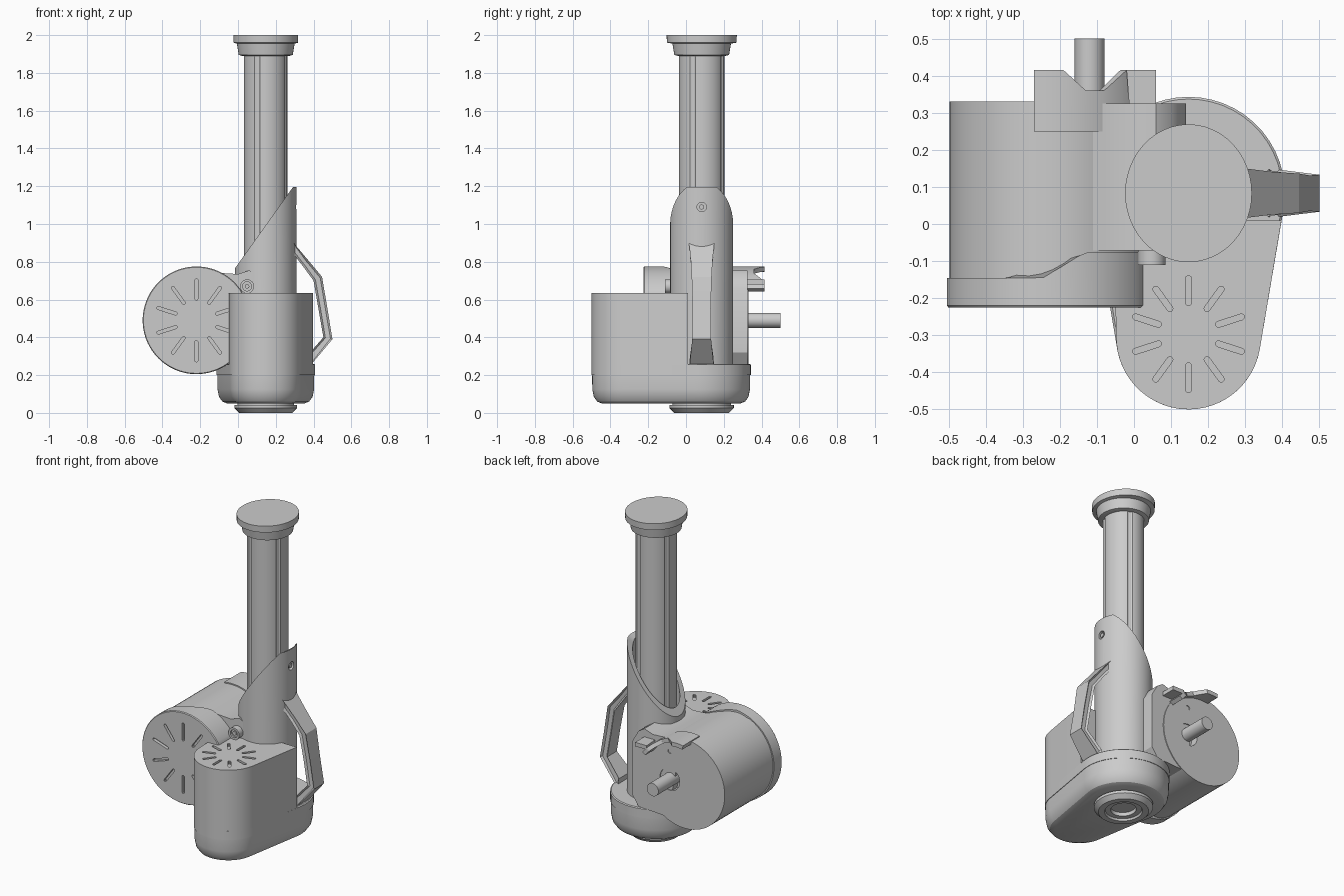
import bpy, bmesh
from math import sin, cos, pi, radians, asin

if "Cube" in bpy.data.objects:
    bpy.data.objects.remove(bpy.data.objects["Cube"])

CX, CY = 0.147, 0.083          # column axis
MX, MZ, MR = -0.22, 0.49, 0.285  # large motor axis and radius


def loft(name, rings, closed=False):
    """Skin a list of equal rings; cap the ends, or join last to first."""
    bm = bmesh.new()
    vs = [[bm.verts.new(p) for p in r] for r in rings]
    n = len(vs[0])
    pairs = list(zip(vs, vs[1:])) + ([(vs[-1], vs[0])] if closed else [])
    for a, b in pairs:
        for i in range(n):
            j = (i + 1) % n
            bm.faces.new((a[i], a[j], b[j], b[i]))
    if not closed:
        bm.faces.new(vs[0])
        bm.faces.new(vs[-1])
    bmesh.ops.recalc_face_normals(bm, faces=bm.faces)
    me = bpy.data.meshes.new(name)
    bm.to_mesh(me)
    bm.free()
    ob = bpy.data.objects.new(name, me)
    bpy.context.collection.objects.link(ob)
    return ob


def arc(cx, cy, rx, ry, a0, a1, n):
    return [(cx + rx * cos(a0 + (a1 - a0) * i / n), cy + ry * sin(a0 + (a1 - a0) * i / n))
            for i in range(n + 1)]


def circle(cx, cy, rx, ry=None, n=48):
    return arc(cx, cy, rx, ry or rx, 0, 2 * pi, n)[:-1]


def lathe_z(name, prof, n=48):
    return loft(name, [[(x, y, z) for x, y in circle(CX, CY, rx, ry, n)] for rx, ry, z in prof])


def prism_z(name, pts, z0, z1):
    return loft(name, [[(x, y, z) for x, y in pts] for z in (z0, z1)])


def prism_y(name, pts, y0, y1):
    return loft(name, [[(x, y, z) for x, z in pts] for y in (y0, y1)])


def prism_x(name, pts, x0, x1):
    return loft(name, [[(x, y, z) for y, z in pts] for x in (x0, x1)])


def cut(ob, cutter):
    m = ob.modifiers.new("cut", 'BOOLEAN')
    m.operation, m.solver, m.object = 'DIFFERENCE', 'EXACT', cutter
    bpy.context.view_layer.objects.active = ob
    bpy.ops.object.modifier_apply(modifier=m.name)
    bpy.data.objects.remove(cutter)


def slots(ob, cx, cy, r0, r1, w, prism, d0, d1):
    """Ten radial round-ended vent slots."""
    for k in range(10):
        a = pi / 2 + k * pi / 5
        pts = arc(r1, 0, w, w, -pi / 2, pi / 2, 5) + arc(r0, 0, w, w, pi / 2, 3 * pi / 2, 5)
        pts = [(cx + x * cos(a) - y * sin(a), cy + x * sin(a) + y * cos(a)) for x, y in pts]
        cut(ob, prism("slot_cutter", pts, d0, d1))


# Tapered base tub
def base_outline(off):
    R, r, cy2 = 0.26 + off, 0.195 + off, -0.305
    a = asin((R - r) / (CY - cy2))
    return arc(CX, CY, R, R, -a, pi + a, 28) + arc(CX, cy2, r, r, pi + a, 2 * pi - a, 24)


base = loft("base_tub", [[(x, y, z) for x, y in base_outline(o)] for o, z in
                         ((-0.055, 0.05), (-0.03, 0.06), (-0.012, 0.085), (-0.004, 0.125),
                          (-0.003, 0.2), (0, 0.2), (0, 0.255), (-0.006, 0.26))])

# Nozzle ring under the base
lathe_z("bottom_ring", [(0.07, 0.075, 0.035), (0.07, 0.075, 0.012), (0.10, 0.105, 0.012),
                        (0.105, 0.11, 0.0), (0.14, 0.145, 0.0), (0.165, 0.17, 0.025),
                        (0.165, 0.17, 0.042), (0.15, 0.155, 0.042), (0.15, 0.155, 0.07)])

# Small motor housing with vents
house = arc(CX, -0.305, 0.195, 0.195, pi, 2 * pi - 0.17, 28) + [(0.398, 0.01), (-0.055, 0.01)]
housing = prism_z("small_motor_housing", house, 0.25, 0.635)
slots(housing, CX, -0.297, 0.085, 0.15, 0.008, prism_z, 0.615, 0.66)

# Column with shallow vertical grooves, and its top cap
col = []
for i in range(96):
    a = 2 * pi * i / 96
    k = 0.955 if i % 24 in (11, 12, 13) else 1.0
    a += radians(22)
    col.append((CX + 0.115 * k * cos(a), CY + 0.12 * k * sin(a)))
prism_z("column", col, 0.25, 1.92)
lathe_z("column_cap", [(0.125, 0.125, 1.89), (0.143, 0.145, 1.895), (0.153, 0.155, 1.955),
                       (0.171, 0.184, 1.96), (0.171, 0.186, 2.0)])


# Sleeve with slanted open top
def sleeve_top(x):
    return min(1.195, 0.83 + 1.4 * (x - 0.03))


outer = circle(CX, CY, 0.163, 0.167, 64)
inner = circle(CX, CY, 0.132, 0.136, 64)
sleeve = loft("sleeve", [[(x, y, 0.24) for x, y in outer],
                         [(x, y, sleeve_top(x)) for x, y in outer],
                         [(x, y, sleeve_top(x)) for x, y in inner],
                         [(x, y, 0.24) for x, y in inner]], closed=True)
cut(sleeve, prism_x("hole_cutter", circle(CY, 1.09, 0.025, n=24), 0.29, 0.34))
prism_x("sleeve_screw", circle(CY, 1.09, 0.013, n=16), 0.28, 0.306)

# Handle with sunken sides
path = [((0.29, 0.905), (0.29, 0.845), 0.068), ((0.37, 0.81), (0.345, 0.775), 0.058),
        ((0.445, 0.72), (0.40, 0.70), 0.053), ((0.473, 0.555), (0.426, 0.55), 0.048),
        ((0.50, 0.39), (0.452, 0.40), 0.05), ((0.37, 0.235), (0.36, 0.295), 0.066)]
handle = loft("handle", [[(o[0], CY - w, o[1]), (o[0], CY + w, o[1]),
                          (i[0], CY + w * 0.95, i[1]), (i[0], CY - w * 0.95, i[1])]
                         for o, i, w in path])
bm = bmesh.new()
bm.from_mesh(handle.data)
bm.normal_update()
for s in (-1, 1):
    side = [f for f in bm.faces if f.normal.y * s > 0.7]
    bmesh.ops.inset_region(bm, faces=side, thickness=0.011, depth=0)
    bmesh.ops.translate(bm, verts=list({v for f in side for v in f.verts}), vec=(0, -s * 0.012, 0))
bm.to_mesh(handle.data)
bm.free()

# Large motor body with recessed shaft opening and a small screw hole
body = prism_y("large_motor_body", circle(MX, MZ, MR - 0.007, n=56), -0.2, 0.33)
cut(body, prism_y("bore_cutter", circle(-0.12, MZ, 0.068, n=32), 0.28, 0.4))
cut(body, prism_y("screw_cutter", circle(-0.12, 0.665, 0.014, n=16), 0.30, 0.4))
prism_y("drive_shaft", circle(-0.12, MZ, 0.04, n=32), 0.25, 0.5)


# Front cover with stepped rear edge and vents
def cover_rear(x):
    t = max(0, min(1, (x + 0.245) / 0.115))
    return -0.145 + 0.07 * t


face = [(min(x, 0.025), z) for x, z in circle(MX, MZ, MR, n=72)]
small = [(MX + (x - MX) * 0.985, MZ + (z - MZ) * 0.985) for x, z in face]
cover = loft("large_motor_cover", [[(x, -0.225, z) for x, z in small],
                                   [(x, -0.22, z) for x, z in face],
                                   [(x, cover_rear(x), z) for x, z in face]])
slots(cover, MX, MZ, 0.115, 0.212, 0.008, prism_y, -0.26, -0.205)

# Mount joining motor and sleeve
prism_y("motor_mount", [(-0.2, 0.76), (-0.08, 0.74), (0.0, 0.735), (0.06, 0.755), (0.10, 0.73),
                        (0.14, 0.66), (0.14, 0.32), (0.10, 0.26), (-0.1, 0.25)], -0.072, 0.325)
boss = prism_y("mount_screw_boss", circle(0.048, 0.67, 0.037, n=32), -0.11, -0.05)
cut(boss, prism_y("boss_cutter", circle(0.048, 0.67, 0.024, n=24), -0.13, -0.098))
prism_y("mount_screw", circle(0.048, 0.67, 0.012, n=16), -0.106, -0.09)


# Notched lip over the rear of the motor
def lip_edge(x):
    return 0.36 + 0.055 * max(0, min(1, (abs(x + 0.105) - 0.025) / 0.06))


lip = []
for i in range(37):
    a = radians(100 - 64 * i / 36)
    xo, zo = MX + MR * cos(a), MZ + MR * sin(a)
    xi, zi = MX + (MR - 0.025) * cos(a), MZ + (MR - 0.025) * sin(a)
    y = lip_edge(xo)
    lip.append([(xo, 0.25, zo), (xo, y, zo), (xi, y, zi), (xi, 0.25, zi)])
loft("rear_lip", lip)
prism_z("rear_lip_tab", [(-0.01, 0.28), (0.06, 0.28), (0.06, 0.415), (-0.02, 0.415)], 0.68, 0.705)

# Smooth shading with crisp edges
for ob in bpy.data.objects:
    ob.select_set(True)
bpy.context.view_layer.objects.active = base
bpy.ops.object.shade_smooth_by_angle(angle=radians(30))
